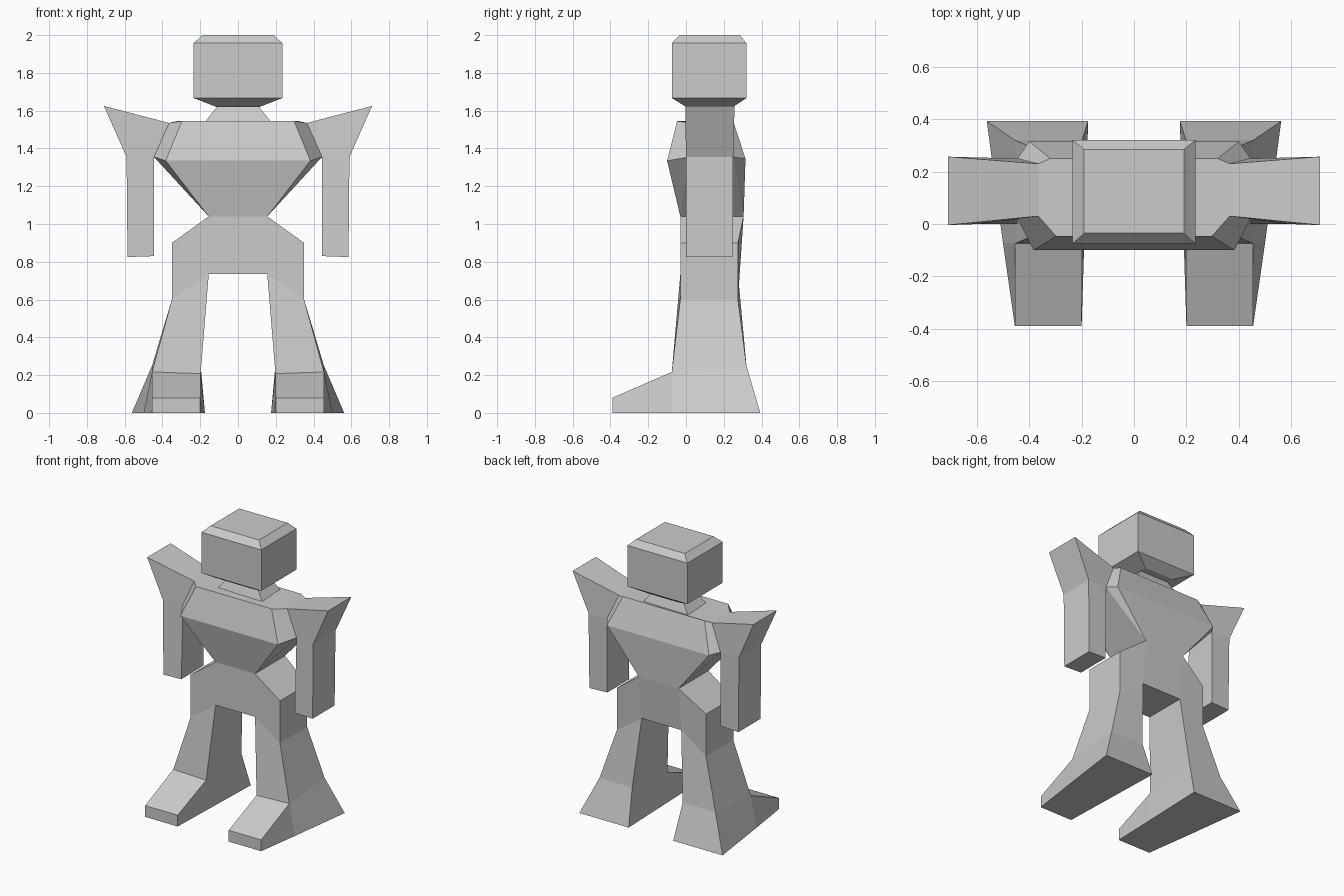
import bpy, bmesh

if "Cube" in bpy.data.objects:
    bpy.data.objects.remove(bpy.data.objects["Cube"])


def loft(name, rings, caps=(True, True), side=1):
    """Skin quads between equal-length rings of 3D points; side=-1 mirrors in x."""
    bm = bmesh.new()
    vs = [[bm.verts.new((x * side, y, z)) for x, y, z in r] for r in rings]
    n = len(rings[0])
    for a, b in zip(vs, vs[1:]):
        for i in range(n):
            j = (i + 1) % n
            bm.faces.new((a[i], a[j], b[j], b[i]))
    for use, ring in zip(caps, (vs[0], vs[-1])):
        if use:
            bm.faces.new(ring)
    bmesh.ops.remove_doubles(bm, verts=bm.verts, dist=0.0005)
    bmesh.ops.recalc_face_normals(bm, faces=bm.faces)
    # open shells: make sure the normals point away from the middle
    mid = sum((v.co for v in bm.verts), bm.verts[:][0].co * 0) / len(bm.verts)
    if sum((f.calc_center_median() - mid).dot(f.normal) for f in bm.faces) < 0:
        bmesh.ops.reverse_faces(bm, faces=bm.faces)
    me = bpy.data.meshes.new(name)
    bm.to_mesh(me)
    bm.free()
    ob = bpy.data.objects.new(name, me)
    bpy.context.collection.objects.link(ob)
    return ob


def rect(x0, x1, y0, y1, z):
    return [(x0, y0, z), (x1, y0, z), (x1, y1, z), (x0, y1, z)]


def sym(half):
    return half + [(-x, y, z) for x, y, z in reversed(half)]


# Head: box with bevelled top and tapered underside
loft("head", [rect(-.115, .115, 0, .25, 1.62),
              rect(-.235, .235, -.075, .32, 1.667),
              rect(-.235, .235, -.075, .32, 1.957),
              rect(-.19, .19, -.035, .285, 2.0)])

# Neck
loft("neck", [rect(-.175, .175, .02, .23, 1.54),
              rect(-.112, .112, .05, .2, 1.62)])

# Torso: chamfered chest tapering to the waist
inner_top = [(.365, .03, 1.535), (.365, .23, 1.535)]
inner_low = [(.445, .02, 1.355), (.445, .25, 1.355)]
loft("torso", [
    sym([(.155, -.03, 1.04)] * 2 + [(.155, .305, 1.04)] * 2),
    sym([(.383, -.1, 1.335)] + inner_low + [(.4, .315, 1.345)]),
    sym([(.297, -.047, 1.545)] + inner_top + [(.32, .25, 1.545)]),
], caps=(False, True))


# Hips: rings running across the body
def hip_ring(x, top, low, back_top, back_low):
    return [(x, -.03, low), (x, -.03, top), (x, back_top, top), (x, back_low, low)]


outer, inner = (.9, .6, .275, .275), (1.04, .735, .305, .275)
loft("hips", [hip_ring(-.35, *outer), hip_ring(-.155, *inner),
              hip_ring(.155, *inner), hip_ring(.35, *outer)])

for label, s in (("left", 1), ("right", -1)):
    # Shoulder spike
    loft(label + "_shoulder", [
        [inner_low[0], inner_low[1], inner_top[1], inner_top[0]],
        [(.59, 0, 1.355), (.59, .25, 1.355), (.71, .257, 1.625), (.71, -.004, 1.625)],
    ], caps=(False, True), side=s)

    # Arm
    loft(label + "_arm", [
        [(.445, .0, .83), (.585, .0, .825), (.585, .247, .825), (.445, .247, .83)],
        [inner_low[0], (.59, 0, 1.355), (.59, .25, 1.355), inner_low[1]],
    ], side=s)

    # Leg
    loft(label + "_leg", [
        [(.155, -.03, .735), (.35, -.03, .6), (.35, .275, .6), (.155, .275, .735)],
        [(.198, -.075, .208), (.455, -.075, .217), (.455, .32, .25), (.198, .32, .25)],
    ], caps=(False, False), side=s)

    # Foot: toe, ankle and heel sections
    loft(label + "_foot", [
        [(.2, -.39, 0), (.455, -.39, 0), (.455, -.39, .08), (.2, -.39, .08)],
        [(.19, -.075, 0), (.5, -.075, 0), (.455, -.075, .217), (.198, -.075, .208)],
        [(.175, .393, 0), (.562, .393, 0), (.455, .32, .25), (.198, .32, .25)],
    ], side=s)
